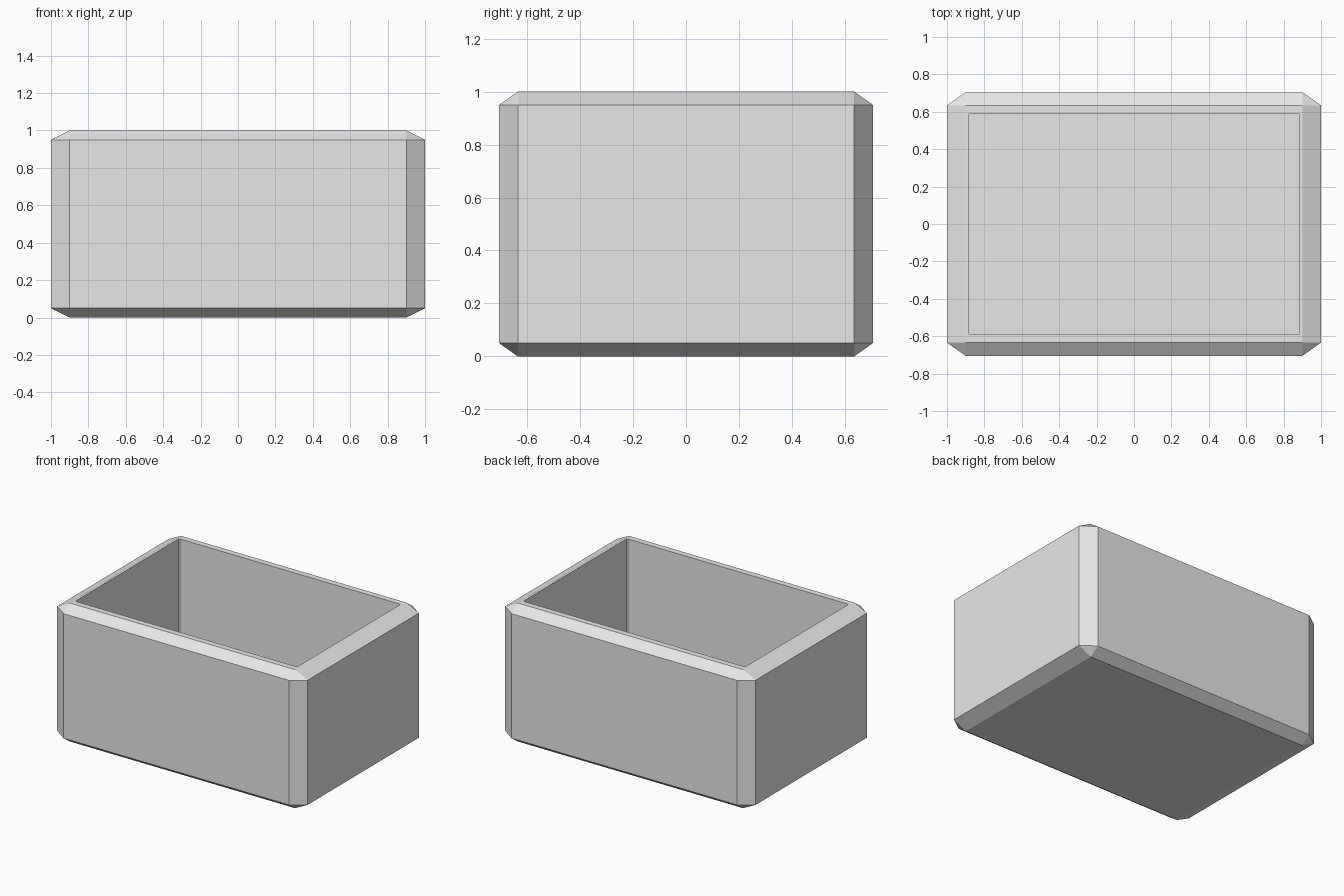
import bpy, bmesh, math

if "Cube" in bpy.data.objects:
    bpy.data.objects.remove(bpy.data.objects["Cube"])

HX, HY, HZ = 1.0, 0.705, 0.5      # half sizes of the box
CUT = 0.9                         # where the chamfers start, as a fraction
INNER_X, INNER_Y, FLOOR = 0.886, 0.591, 0.115


def hull_object(name, points, material):
    """Convex solid around the points, with flat faces merged."""
    bm = bmesh.new()
    for p in points:
        bm.verts.new(p)
    bmesh.ops.convex_hull(bm, input=bm.verts[:])
    bmesh.ops.dissolve_limit(bm, angle_limit=math.radians(1),
                             verts=bm.verts[:], edges=bm.edges[:])
    bmesh.ops.recalc_face_normals(bm, faces=bm.faces[:])
    mesh = bpy.data.meshes.new(name)
    bm.to_mesh(mesh)
    bm.free()
    mesh.materials.append(material)
    obj = bpy.data.objects.new(name, mesh)
    bpy.context.collection.objects.link(obj)
    return obj


grey = bpy.data.materials.new("light grey")
grey.diffuse_color = (0.8, 0.8, 0.8, 1)
grey.use_nodes = True
grey.node_tree.nodes["Principled BSDF"].inputs["Base Color"].default_value = grey.diffuse_color

signs = [(a, b, c) for a in (-1, 1) for b in (-1, 1) for c in (-1, 1)]

# Chamfered outer box: each corner becomes three points
outer = [(a * HX * kx, b * HY * ky, HZ + c * HZ * kz)
         for a, b, c in signs
         for kx, ky, kz in ((1, CUT, CUT), (CUT, 1, CUT), (CUT, CUT, 1))]
box = hull_object("open_box", outer, grey)

# Cavity with tiny chamfers on its upright edges
inner = [(a * (INNER_X - dx), b * (INNER_Y - dy), z)
         for a in (-1, 1) for b in (-1, 1) for z in (FLOOR, 1.2)
         for dx, dy in ((0.01, 0), (0, 0.007))]
cutter = hull_object("cavity_cutter", inner, grey)
cutter.hide_render = True

cut = box.modifiers.new("cavity", 'BOOLEAN')
cut.operation = 'DIFFERENCE'
cut.solver = 'EXACT'
cut.object = cutter
bpy.context.view_layer.objects.active = box
box.select_set(True)
bpy.ops.object.modifier_apply(modifier=cut.name)
bpy.data.objects.remove(cutter)
